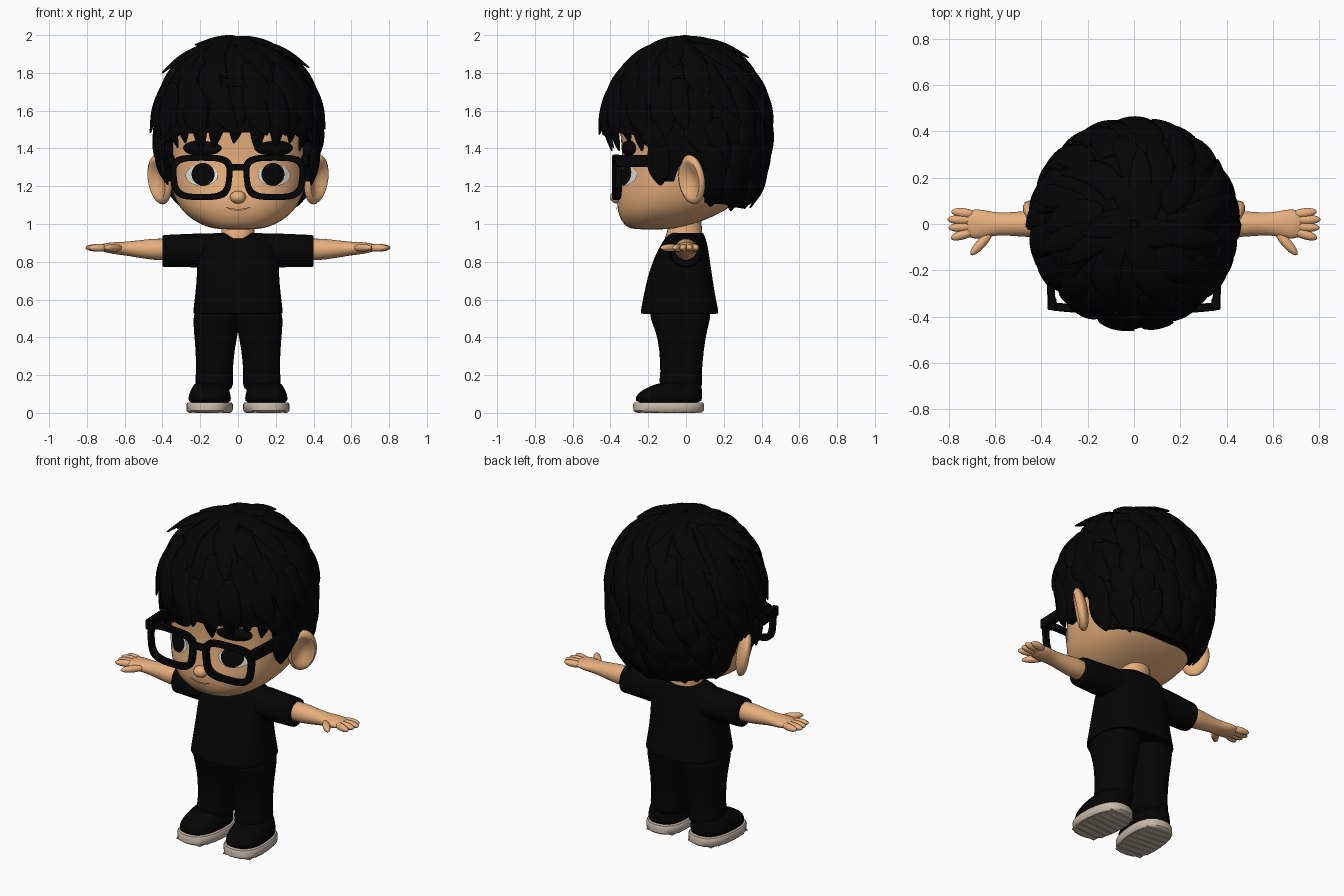
import bpy, bmesh, math, random
from mathutils import Matrix, Vector, Euler

random.seed(4)
if "Cube" in bpy.data.objects:
    bpy.data.objects.remove(bpy.data.objects["Cube"])


def material(name, r, g, b):
    m = bpy.data.materials.new(name)
    m.use_nodes = True
    m.diffuse_color = (r, g, b, 1)
    bsdf = m.node_tree.nodes["Principled BSDF"]
    bsdf.inputs["Base Color"].default_value = (r, g, b, 1)
    bsdf.inputs["Roughness"].default_value = 0.8
    return m


BLACK = material("soft black", 0.0015, 0.0015, 0.0015)
SKIN = material("warm skin", 0.82, 0.44, 0.21)
LIP = material("lip", 0.66, 0.33, 0.17)
WHITE = material("eye white", 0.78, 0.74, 0.70)
SOLE = material("sole beige", 0.55, 0.48, 0.40)
made = []


def finish(name, bm, mat, mirror=False, subsurf=0, bevel=0):
    bmesh.ops.recalc_face_normals(bm, faces=bm.faces)
    mesh = bpy.data.meshes.new(name)
    bm.to_mesh(mesh)
    bm.free()
    mesh.materials.append(mat)
    ob = bpy.data.objects.new(name, mesh)
    bpy.context.collection.objects.link(ob)
    if bevel:
        ob.modifiers.new("bevel", "BEVEL").width = bevel
    if subsurf:
        mod = ob.modifiers.new("subsurf", "SUBSURF")
        mod.levels = mod.render_levels = subsurf
    if mirror:
        ob.modifiers.new("mirror", "MIRROR").use_mirror_merge = False
    made.append(ob)
    return ob


def skin_rings(bm, rings):
    """Join rings of points with quads and cap both ends."""
    rows = [[bm.verts.new(p) for p in ring] for ring in rings]
    n = len(rows[0])
    for a, b in zip(rows, rows[1:]):
        for i in range(n):
            bm.faces.new((a[i], a[(i + 1) % n], b[(i + 1) % n], b[i]))
    bm.faces.new(rows[0])
    bm.faces.new(rows[-1])


def oval(p, n=28):
    def power(v):
        return math.copysign(abs(v) ** (2 / p), v)
    return [(power(math.cos(2 * math.pi * i / n)), power(math.sin(2 * math.pi * i / n))) for i in range(n)]


def loft_z(name, rings, mat, p=2.3, turn=None, **kw):
    """Rings are (z, centre x, half width, front y, back y)."""
    bm = bmesh.new()
    skin_rings(bm, [[(cx + hw * u, (f + b) / 2 + (b - f) / 2 * v, z) for u, v in oval(p)]
                    for z, cx, hw, f, b in rings])
    if turn:
        bmesh.ops.transform(bm, matrix=turn, verts=bm.verts)
    return finish(name, bm, mat, **kw)


def loft_x(name, rings, mat, **kw):
    """Rings are (x, centre z, half height, half depth)."""
    bm = bmesh.new()
    skin_rings(bm, [[(x, ry * u, cz + rz * v) for u, v in oval(2, 20)] for x, cz, rz, ry in rings])
    return finish(name, bm, mat, **kw)


def place(loc, size, rot=(0, 0, 0)):
    return Matrix.LocRotScale(Vector(loc), Euler([math.radians(a) for a in rot]), Vector(size))


def ellipsoid(name, loc, size, mat, rot=(0, 0, 0), **kw):
    bm = bmesh.new()
    bmesh.ops.create_uvsphere(bm, u_segments=24, v_segments=14, radius=1, matrix=place(loc, size, rot))
    return finish(name, bm, mat, **kw)


def box(name, loc, size, mat, rot=(0, 0, 0), **kw):
    bm = bmesh.new()
    bmesh.ops.create_cube(bm, size=1, matrix=place(loc, size, rot))
    return finish(name, bm, mat, **kw)


def lerp(table, x, col=1):
    for a, b in zip(table, table[1:]):
        if x <= b[0]:
            return a[col] + (b[col] - a[col]) * (x - a[0]) / (b[0] - a[0])
    return table[-1][col]


# Head and face
HEAD = [(.97, 0, .10, -.28, -.09), (.985, 0, .17, -.317, 0), (1.02, 0, .24, -.345, .10),
        (1.07, 0, .30, -.365, .21), (1.13, 0, .335, -.368, .29), (1.2, 0, .36, -.355, .34),
        (1.3, 0, .37, -.34, .37), (1.4, 0, .38, -.34, .38), (1.55, 0, .39, -.36, .39),
        (1.75, 0, .33, -.31, .33), (1.87, 0, .18, -.18, .18)]
loft_z("head", HEAD, SKIN, 2.4, subsurf=1)


def face_y(x, z):
    hw, f, b = (lerp(HEAD, z, c) for c in (2, 3, 4))
    return (f + b) / 2 - (b - f) / 2 * (1 - min(1, abs(x / hw)) ** 2.4) ** (1 / 2.4)


def face_patch(name, cx, cz, rx, rz, lift, mat, bend=0, **kw):
    """Thin oval plate that follows the face."""
    bm = bmesh.new()
    rings = []
    for k in (1, .75, .5, .25, .02):
        pts = [(cx + rx * k * u, cz + rz * k * v + bend * (k * u) ** 2) for u, v in oval(2)]
        rings.append([(x, face_y(x, z) - lift, z) for x, z in pts])
    skin_rings(bm, rings)
    bm.faces.ensure_lookup_table()
    bmesh.ops.delete(bm, geom=[bm.faces[-2]], context="FACES_ONLY")
    return finish(name, bm, mat, **kw)


face_patch("eye_whites", .192, 1.258, .086, .057, .006, WHITE, mirror=True)
face_patch("pupils", .185, 1.263, .061, .060, .009, BLACK, mirror=True)
face_patch("mouth", 0, 1.075, .065, .005, .005, LIP, bend=.014)
ellipsoid("nose", (0, -.362, 1.142), (.042, .04, .034), SKIN)
ellipsoid("eyebrows", (.188, face_y(.188, 1.4) + .008, 1.402), (.107, .022, .042), BLACK, (0, 0, 17), mirror=True)

# Ears with a hollow on the outer side
bm = bmesh.new()
bmesh.ops.create_uvsphere(bm, u_segments=28, v_segments=20, radius=1)
bmesh.ops.rotate(bm, verts=bm.verts, matrix=Matrix.Rotation(math.pi / 2, 3, "Y"))
for v in bm.verts:
    r2 = v.co.y ** 2 + v.co.z ** 2
    if v.co.x > 0 and r2 < .65:
        v.co.x *= 1 - 1.2 * (1 - r2 / .65)
bmesh.ops.transform(bm, matrix=place((.415, .03, 1.235), (.04, .085, .133), (0, 10, -40)), verts=bm.verts)
finish("ears", bm, SKIN, mirror=True)

# Glasses: rims, bridge and temples
bm = bmesh.new()
loops = []
for inset, back in ((0, 0), (.032, 0), (.032, .036), (0, .036)):
    loop = []
    for u, v in oval(3.6, 40):
        x = .193 + (.163 - inset) * u * (1 + .07 * v)
        loop.append((x, -.393 + .15 * x * x + back, 1.247 + (.12 - inset) * v))
    loops.append([bm.verts.new(p) for p in loop])
for a, b in zip(loops, loops[1:] + loops[:1]):
    for i in range(40):
        j = (i + 1) % 40
        bm.faces.new((a[i], a[j], b[j], b[i]))
finish("glasses_rims", bm, BLACK, mirror=True, bevel=.004)
box("glasses_bridge", (0, -.376, 1.30), (.11, .034, .036), BLACK, bevel=.006)
box("glasses_hinges", (.355, -.345, 1.335), (.038, .055, .06), BLACK, bevel=.006, mirror=True)
box("glasses_temples", (.365, -.17, 1.333), (.034, .36, .064), BLACK, (0, 0, -3), bevel=.005, mirror=True)

# Hair cap with a shaped hairline
HAIRLINE = [(0, 1.1), (50, 1.12), (64, 1.22), (70, 1.68), (80, 1.68), (86, 1.45),
            (100, 1.45), (107, 1.93), (180, 2.0)]


def hairline(az):
    return lerp(HAIRLINE, abs((az + 180) % 360 - 180))


def scalp(az, s):
    """s runs from 0 at the crown over 1 at the widest level to 2 at the nape."""
    if s < 1:
        r, z = math.sin(s * math.pi / 2), 1.53 + .445 * math.cos(s * math.pi / 2)
    else:
        d = (s - 1) * .45
        r, z = (1 - (d / .55) ** 2.6) ** (1 / 2.6), 1.53 - d
    a = math.radians(az)
    return Vector((.435 * r * math.sin(a), -.442 * r * math.cos(a), z))


bm = bmesh.new()
rings = [[scalp(az, hairline(az) * max(k, .1) / 20) for az in range(0, 360, 4)] for k in range(21)]
rings.append([(p.x * .8, p.y * .8, p.z + .01) for p in rings[-1]])
skin_rings(bm, rings)
finish("hair_cap", bm, BLACK)

# Hair locks laid over the cap in rows
SECTION = [(-1, 0), (-.6, .7), (0, 1), (.6, .7), (1, 0), (0, -.8)]


def lock(bm, az, s0, s1, width, flare=.012, sway=6, taper=3):
    rings = []
    for i in range(9):
        t = i / 8
        a = az + sway * t * t
        p = scalp(a, max(.02, s0 + (s1 - s0) * t))
        out = (p - Vector((0, 0, 1.45))).normalized()
        side = Vector((math.cos(math.radians(a)), math.sin(math.radians(a)), 0))
        w = width * (.55 + .6 * t) * (1 - t ** taper) + .003
        h = .024 * (.25 + .75 * math.sin(math.pi * min(1, t + .1))) + .002
        rings.append([p + side * w * u + out * (h * v + flare * t * t) for u, v in SECTION])
    skin_rings(bm, rings)


bm = bmesh.new()
for end, count, sway in ((.42, 6, 40), (.70, 10, 26), (.98, 13, 16), (1.17, 15, 10),
                         (1.45, 17, 8), (1.72, 18, 6), (2.0, 20, 5)):
    for i in range(count):
        az = 360 * (i + random.uniform(.2, .8)) / count - sway / 2
        if end <= hairline(az + sway) + .08:
            lock(bm, az, end - .5, end - random.uniform(0, .06), .11, random.uniform(.005, .02),
                 sway + random.uniform(-8, 6))
finish("hair_locks", bm, BLACK, subsurf=1)

# Pointed fringe over the forehead
bm = bmesh.new()
for i in range(9):
    lock(bm, -56 + i * 14, .7, (1.3, 1.24, 1.34)[i % 3], .085, -.035, random.uniform(-5, 5), 2.2)
finish("hair_fringe", bm, BLACK, subsurf=1)

# Loose tufts that break the outline
bm = bmesh.new()
for az, end, flare in ((-80, .66, .06), (-85, .34, .035), (75, .6, .045), (-95, 1.12, .03), (84, 1.08, .025),
                       (-66, .52, .04), (100, .8, .03), (-110, .8, .03), (170, .5, .04), (20, .7, .03)):
    lock(bm, az, end - .45, end, .085, flare)
finish("hair_tufts", bm, BLACK, subsurf=1)

# Neck, shirt and sleeves
loft_z("neck", [(.86, 0, .10, -.08, .09), (.925, 0, .09, -.112, .088), (.96, 0, .088, -.1, .085),
                (1.05, 0, .085, -.09, .08)], SKIN)
loft_z("shirt", [(.524, 0, .225, -.225, .155), (.525, 0, .238, -.24, .172), (.535, 0, .239, -.242, .174),
                 (.62, 0, .228, -.225, .155),
                 (.72, 0, .218, -.205, .14), (.82, 0, .218, -.17, .125), (.89, 0, .21, -.135, .115),
                 (.935, 0, .185, -.105, .10), (.957, 0, .12, -.075, .09), (.95, 0, .09, -.06, .08)],
       BLACK, 2.6, subsurf=1)
loft_x("sleeves", [(.08, .86, .09, .10), (.2, .86, .09, .098), (.3, .859, .087, .088), (.385, .857, .085, .082),
                   (.40, .857, .082, .079), (.40, .857, .06, .06)], BLACK, mirror=True)

# Arms, hands and fingers
loft_x("arms", [(.34, .865, .062, .062), (.45, .866, .058, .058), (.55, .868, .043, .05), (.6, .87, .036, .05),
                (.65, .872, .033, .062), (.69, .874, .027, .065), (.73, .875, .018, .055)],
       SKIN, mirror=True, subsurf=1)
for finger, x, y, length, turn in (("little_fingers", .735, .047, .055, 8), ("ring_fingers", .745, .018, .062, 2),
                                   ("middle_fingers", .742, -.013, .06, -4), ("index_fingers", .735, -.044, .06, -18),
                                   ("thumbs", .66, -.083, .068, -48)):
    ellipsoid(finger, (x, y, .874), (length, .021, .02), SKIN, (0, 0, turn), mirror=True)

# Trousers
loft_z("trouser_legs", [(.11, .125, .088, -.12, .08), (.15, .126, .10, -.14, .085), (.18, .126, .102, -.142, .088),
                        (.2, .126, .096, -.135, .082), (.34, .121, .103, -.14, .095), (.43, .116, .119, -.16, .11),
                        (.5, .115, .122, -.19, .13), (.56, .113, .118, -.2, .135)],
       BLACK, mirror=True, subsurf=1)

# Shoes, turned slightly outward, with treaded soles
turn = Matrix.Translation((.142, 0, 0)) @ Matrix.Rotation(math.radians(5), 4, "Z")
loft_z("shoes", [(.045, 0, .113, -.272, .085), (.08, 0, .112, -.27, .087), (.11, 0, .105, -.25, .086),
                 (.14, 0, .092, -.195, .083), (.165, 0, .08, -.13, .078)], BLACK, 2.5, turn,
       mirror=True, subsurf=1)
loft_z("shoe_soles", [(.003, 0, .112, -.268, .085), (.012, 0, .12, -.28, .095), (.045, 0, .121, -.281, .096),
                      (.056, 0, .114, -.275, .09)], SOLE, 2.5, turn, mirror=True)
bm = bmesh.new()
for i in range(7):
    y = -.235 + i * .047
    width = .21 * (1 - abs((y + .095) / .2) ** 2.5) ** .4
    bmesh.ops.create_cube(bm, size=1, matrix=turn @ place((0, y, .004), (width, .03, .008)))
finish("sole_treads", bm, SOLE, mirror=True)

# Smooth shading that keeps hard edges
bpy.ops.object.select_all(action="DESELECT")
for ob in made:
    ob.select_set(True)
bpy.context.view_layer.objects.active = made[0]
bpy.ops.object.shade_smooth_by_angle(angle=math.radians(45))
